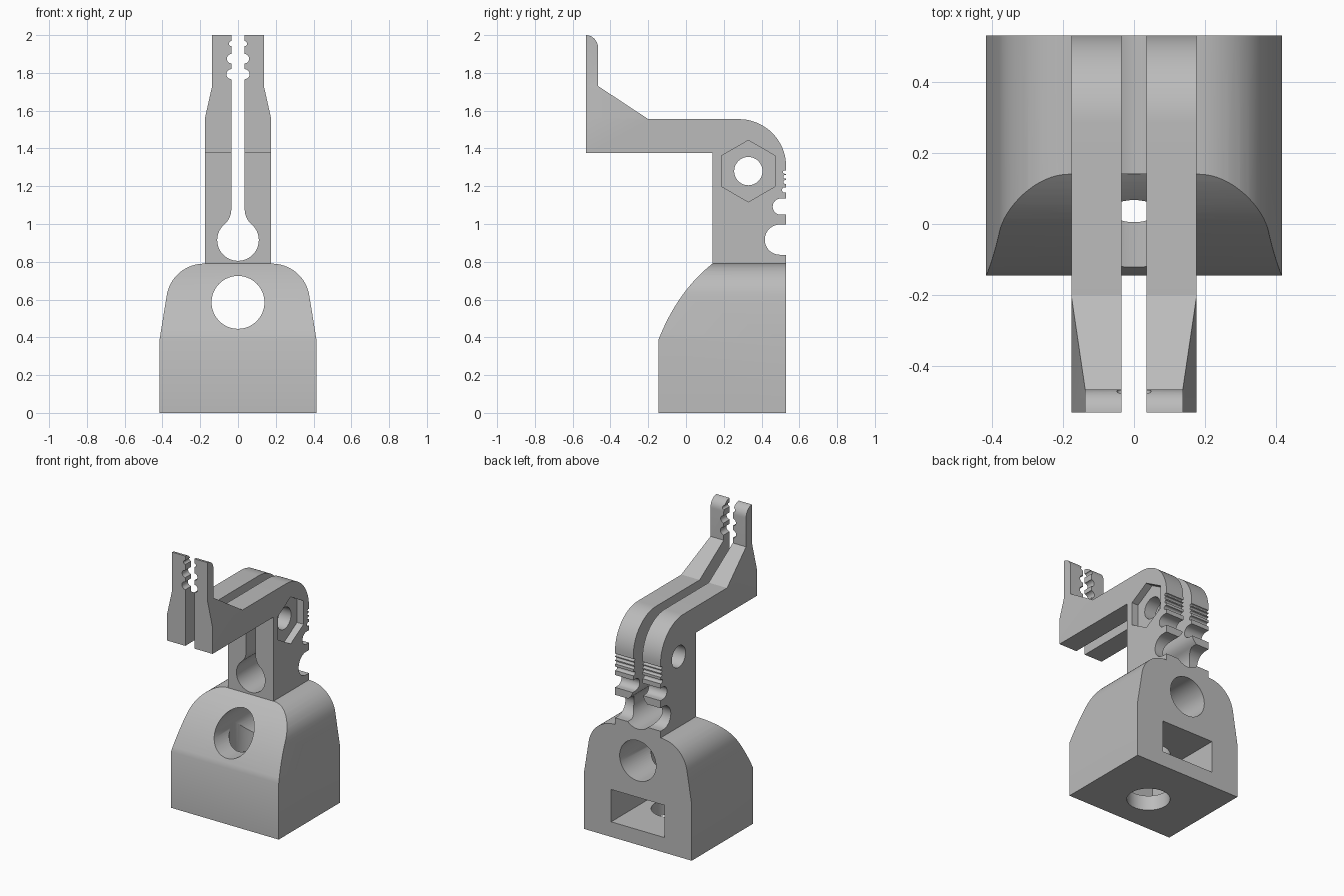
import bpy, bmesh
from math import cos, sin, radians
from mathutils import Vector

cube = bpy.data.objects.get("Cube")
if cube:
    bpy.data.objects.remove(cube, do_unlink=True)

grey = bpy.data.materials.new("plain grey")
grey.use_nodes = True
grey.diffuse_color = (0.5, 0.5, 0.5, 1)
grey.node_tree.nodes["Principled BSDF"].inputs["Base Color"].default_value = (0.5, 0.5, 0.5, 1)


def arc(cx, cy, rx, start, end, steps=16, ry=None):
    ry = ry or rx
    angles = [radians(start + (end - start) * i / steps) for i in range(steps + 1)]
    return [(cx + rx * cos(a), cy + ry * sin(a)) for a in angles]


def circle(cx, cy, r, sides=48, turn=0):
    return arc(cx, cy, r, turn, turn + 360, sides)[:-1]


def bezier(a, c, b, steps=16):
    a, c, b = Vector(a), Vector(c), Vector(b)
    ts = [i / steps for i in range(steps + 1)]
    return [tuple(a * (1 - t) ** 2 + c * 2 * t * (1 - t) + b * t * t) for t in ts]


def mirrored(half):
    return half + [(-x, y) for x, y in reversed(half)]


def rect(x0, x1, y0, y1):
    return [(x0, y0), (x1, y0), (x1, y1), (x0, y1)]


def prism(name, points, axis, lo, hi):
    """Extrude a flat profile along one axis."""
    place = {"x": lambda p, d: (d, p[0], p[1]),
             "y": lambda p, d: (p[0], d, p[1]),
             "z": lambda p, d: (p[0], p[1], d)}[axis]
    bm = bmesh.new()
    rings = [[bm.verts.new(place(p, d)) for p in points] for d in (lo, hi)]
    bm.faces.new(rings[0])
    bm.faces.new(rings[1])
    n = len(points)
    for i in range(n):
        j = (i + 1) % n
        bm.faces.new((rings[0][i], rings[0][j], rings[1][j], rings[1][i]))
    bmesh.ops.recalc_face_normals(bm, faces=bm.faces)
    mesh = bpy.data.meshes.new(name)
    bm.to_mesh(mesh)
    bm.free()
    mesh.materials.append(grey)
    obj = bpy.data.objects.new(name, mesh)
    bpy.context.collection.objects.link(obj)
    return obj


def combine(obj, points, axis, lo, hi, operation="DIFFERENCE"):
    """Cut or intersect a part with an extruded profile."""
    cutter = prism("cutter", points, axis, lo, hi)
    cutter.hide_render = True
    mod = obj.modifiers.new("cut", "BOOLEAN")
    mod.operation, mod.solver, mod.object = operation, "EXACT", cutter
    bpy.context.view_layer.update()
    graph = bpy.context.evaluated_depsgraph_get()
    result = bpy.data.meshes.new_from_object(obj.evaluated_get(graph))
    obj.modifiers.clear()
    obj.data = result
    bpy.data.objects.remove(cutter, do_unlink=True)


def finish(obj):
    bpy.ops.object.select_all(action="DESELECT")
    obj.select_set(True)
    bpy.context.view_layer.objects.active = obj
    bpy.ops.object.shade_smooth_by_angle(angle=radians(25))


# Base: rounded-shoulder block with a curved sloping front
base = prism("base", mirrored([(0.415, 0), (0.415, 0.39)] + arc(0.18, 0.59, 0.2, 8, 90)),
             "y", -0.3, 0.53)
slope = bezier((-0.145, 0.39), (-0.043, 0.646), (0.14, 0.79))
combine(base, [(-0.145, -0.1)] + slope + [(0.14, 0.9), (0.7, 0.9), (0.7, -0.1)],
        "x", -1, 1, "INTERSECT")
# Cross bore, vertical bore from below, and nut slot open at the back
combine(base, circle(0, 0.585, 0.14, 64), "y", -1, 1)
combine(base, circle(0, 0.143, 0.138, 64), "z", -0.1, 0.585)
combine(base, rect(-0.205, 0.205, 0.105, 0.33), "y", -0.06, 1)
finish(base)

# Arm: neck, rounded elbow, forward beam and upright tip
side = [(0.14, 0.79), (0.53, 0.79)]
side += arc(0.28, 1.305, 0.25, 0, 90, 20)
side += [(-0.2, 1.555), (-0.465, 1.73)]
side += arc(-0.53, 1.93, 0.065, 0, 90, 10, ry=0.07)
side += [(-0.53, 1.375), (0.14, 1.375)]
arm = prism("arm", side, "x", -0.175, 0.175)

# Tapered tip sides
for s in (-1, 1):
    combine(arm, [(s * 0.175, 1.56), (s * 0.137, 1.73), (s * 0.137, 2.1),
                  (s * 0.4, 2.1), (s * 0.4, 1.56)], "y", -1, -0.19)

# Cable notches across the back
for y, z, r in ((0.497, 0.917, 0.08), (0.502, 1.092, 0.043), (0.522, 1.18, 0.014),
                (0.525, 1.222, 0.01), (0.525, 1.25, 0.01), (0.522, 1.275, 0.009)):
    combine(arm, arc(y, z, r, 90, 270, 20) + [(0.7, z - r), (0.7, z + r)], "x", -1, 1)

# Pivot hole with a hexagonal nut recess on one side
combine(arm, circle(0.33, 1.28, 0.075), "x", -1, 1)
combine(arm, circle(0.33, 1.28, 0.163, 6, 90), "x", 0.125, 1)

# Keyhole and full-length slot splitting the arm in two
keyhole = arc(0, 0.915, 0.11, -88, 50, 32)
keyhole += bezier((0.071, 0.999), (0.035, 1.03), (0.035, 1.085), 8)[1:]
keyhole += [(0.035, 2.2)]
combine(arm, mirrored(keyhole), "y", -1, 1)

# Gripping notches on the inner faces of the tip
for z, r in ((1.793, 0.027), (1.875, 0.025), (1.955, 0.014)):
    combine(arm, mirrored(arc(0.034, z, r, -90, 90, 12)), "y", -1, -0.4)
finish(arm)
